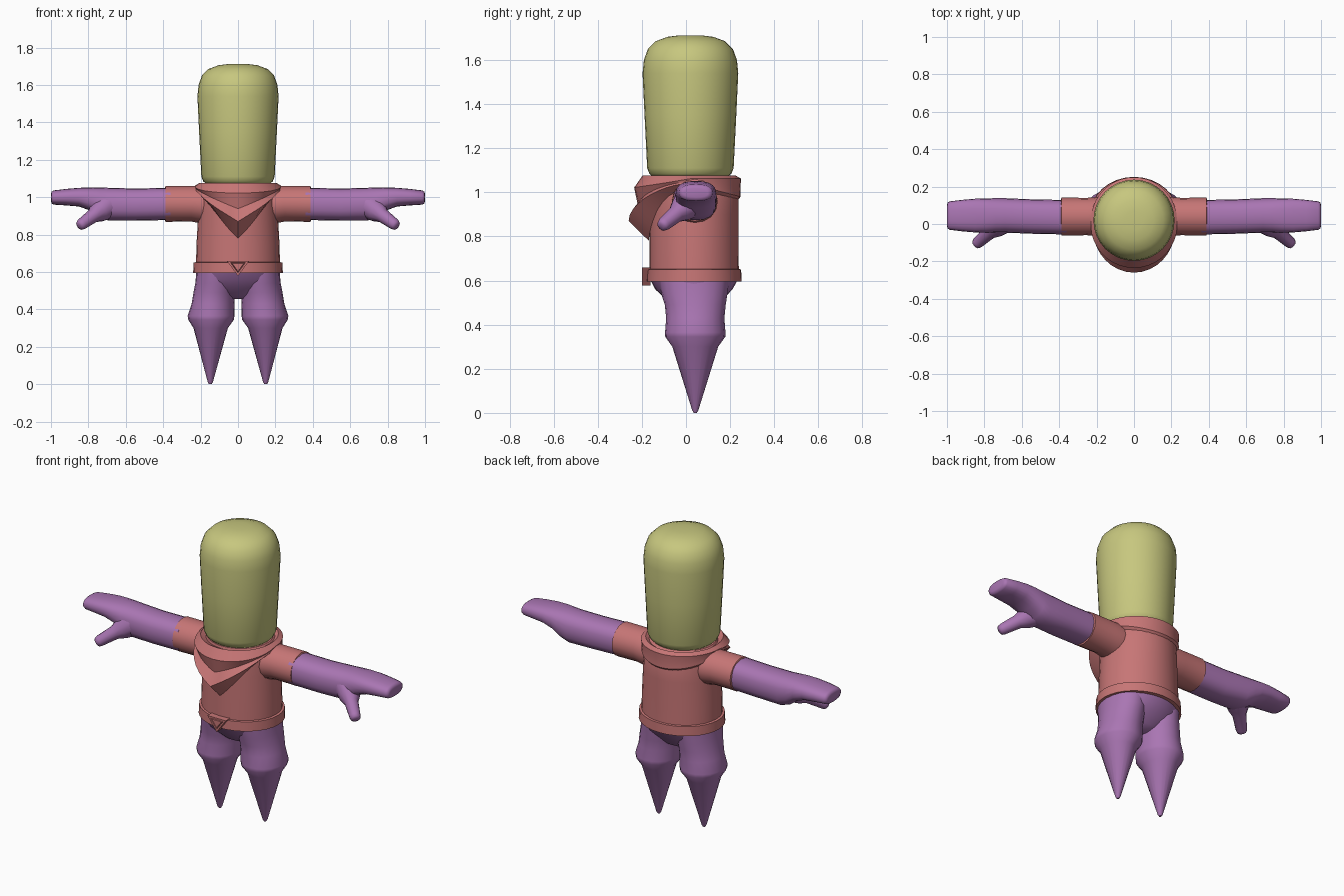
import bpy, bmesh
from math import sin, cos, pi, radians, copysign
from mathutils import Vector

if "Cube" in bpy.data.objects:
    bpy.data.objects.remove(bpy.data.objects["Cube"])


def material(name, rgb):
    m = bpy.data.materials.new(name)
    m.diffuse_color = (*rgb, 1)
    m.use_nodes = True
    m.node_tree.nodes["Principled BSDF"].inputs["Base Color"].default_value = m.diffuse_color
    return m


YELLOW = material("yellow", (0.57, 0.57, 0.21))
RED = material("red", (0.57, 0.18, 0.18))
PURPLE = material("purple", (0.40, 0.18, 0.45))


def ellipse(c, u, v, n=24, p=1.0):
    """Closed (super)ellipse of points around c with half axes u and v."""
    c, u, v = Vector(c), Vector(u), Vector(v)
    pts = []
    for i in range(n):
        a = 2 * pi * i / n
        ca, sa = cos(a), sin(a)
        pts.append(c + u * copysign(abs(ca) ** p, ca) + v * copysign(abs(sa) ** p, sa))
    return pts


def loft(name, rings, mat, mirror=False, angle=40, caps=True):
    """Skin a list of equal-sized point rings into one object."""
    bm = bmesh.new()
    vr = [[bm.verts.new(p) for p in ring] for ring in rings]
    n = len(vr[0])
    for a, b in zip(vr, vr[1:]):
        for i in range(n):
            j = (i + 1) % n
            bm.faces.new((a[i], a[j], b[j], b[i]))
    if caps:
        bm.faces.new(vr[0])
        bm.faces.new(vr[-1])
    bmesh.ops.recalc_face_normals(bm, faces=bm.faces)
    me = bpy.data.meshes.new(name)
    bm.to_mesh(me)
    bm.free()
    ob = bpy.data.objects.new(name, me)
    bpy.context.collection.objects.link(ob)
    me.materials.append(mat)
    if mirror:
        ob.modifiers.new("mirror", 'MIRROR')
    bpy.ops.object.select_all(action='DESELECT')
    bpy.context.view_layer.objects.active = ob
    ob.select_set(True)
    bpy.ops.object.shade_smooth_by_angle(angle=radians(angle))
    return ob


def z_rings(rows, n=24):
    """Rows of z, cx, cy, rx, ry."""
    return [ellipse((cx, cy, z), (rx, 0, 0), (0, ry, 0), n) for z, cx, cy, rx, ry in rows]


def x_rings(rows, n=16, p=1.0):
    """Rows of x, cy, cz, ry, rz."""
    return [ellipse((x, cy, cz), (0, ry, 0), (0, 0, rz), n, p) for x, cy, cz, ry, rz in rows]


# Head: tall rounded capsule
head = [(1.07, .17), (1.085, .186), (1.11, .196), (1.35, .208), (1.54, .217), (1.60, .211),
        (1.65, .193), (1.685, .158), (1.705, .105), (1.712, .05)]
loft("head", z_rings([(z, 0, .02, r, r) for z, r in head], 32), YELLOW, angle=50)

# Shirt body
loft("shirt_body", z_rings([(.61, 0, .037, .225, .203), (.75, 0, .036, .222, .202),
                            (.90, 0, .036, .213, .202), (1.0, 0, .036, .207, .202),
                            (1.05, 0, .03, .198, .19), (1.07, 0, .02, .18, .175)], 32), RED)

# Sleeves with a short open cuff
loft("sleeve", x_rings([(.12, .04, .955, .10, .095), (.20, .04, .96, .104, .10),
                        (.25, .04, .965, .10, .095), (.387, .04, .964, .101, .096),
                        (.390, .04, .964, .092, .088), (.37, .04, .964, .09, .086)]), RED, True)

# Belt and triangular buckle
loft("belt", z_rings([(.595, 0, .037, .228, .204), (.595, 0, .037, .240, .215),
                      (.650, 0, .037, .237, .213), (.653, 0, .037, .222, .2)], 32), RED)


def triangle(y, s):
    return [Vector((x * s, y, .631 + z * s)) for x, z in ((-.06, .029), (.06, .029), (0, -.053))]


loft("buckle", [triangle(-.16, 1), triangle(-.2, 1), triangle(-.2, .68),
                triangle(-.192, .62), triangle(-.2, .52)], RED, angle=20)

# Neck scarf: pointed drape at the front, low collar at the back
N = 40
scarf = [[] for _ in range(6)]
for i in range(N):
    t = 2 * pi * i / N
    f, b, s = max(0, cos(t)), max(0, -cos(t)), abs(sin(t))
    edge = .87 + .17 * s if cos(t) > 0 else 1.04 - .06 * b
    top = 1.062 - .04 * f
    profile = [(.175, 1.055), (.205 + .012 * f, 1.076), (.230 + .025 * f, top),
               (.226 + .012 * f, .45 * top + .55 * edge),
               (.228 + .052 * f ** 2, edge), (.2 - .012 * f, edge - .03 - .06 * f ** 3)]
    for ring, (r, z) in zip(scarf, profile):
        ring.append(Vector((r * sin(t), .02 - r * cos(t), z)))
loft("scarf", scarf, RED, caps=False, angle=45)

# Arms ending in flat mitten hands
loft("arm", x_rings([(.36, .036, .964, .092, .086), (.55, .04, .960, .092, .086),
                     (.69, .046, .962, .092, .088), (.74, .046, .972, .092, .080),
                     (.79, .045, .990, .092, .062), (.85, .045, 1.0, .090, .050),
                     (.92, .045, 1.0, .084, .044), (.985, .045, .998, .076, .038),
                     (.996, .045, .998, .070, .032), (1.0, .045, .998, .055, .02)], 20, .8),
     PURPLE, True, 50)

# Thumbs
start, end = Vector((.70, .02, .955)), Vector((.85, -.113, .845))
axis = (end - start).normalized()
u = axis.cross(Vector((0, 0, 1))).normalized()
v = axis.cross(u)
loft("thumb", [ellipse(start.lerp(end, k), u * r, v * r, 12)
               for k, r in ((0, .075), (.3, .058), (.5, .038), (.9, .031), (.97, .026), (1, .014))],
     PURPLE, True, 50)

# Hips
loft("hips", z_rings([(.455, 0, .04, .05, .05), (.475, 0, .04, .13, .09), (.52, 0, .037, .21, .135),
                      (.56, 0, .036, .222, .175), (.61, 0, .036, .226, .202)], 28), PURPLE, angle=60)

# Legs: flared knees over pointed shins
loft("leg", z_rings([(.0, .148, .042, .007, .007), (.012, .148, .042, .014, .014),
                     (.30, .146, .042, .092, .104), (.345, .144, .042, .122, .136),
                     (.365, .144, .042, .125, .137), (.43, .134, .042, .114, .132),
                     (.49, .126, .042, .112, .138), (.54, .118, .038, .11, .15),
                     (.61, .114, .036, .108, .16)], 20), PURPLE, True, 50)
